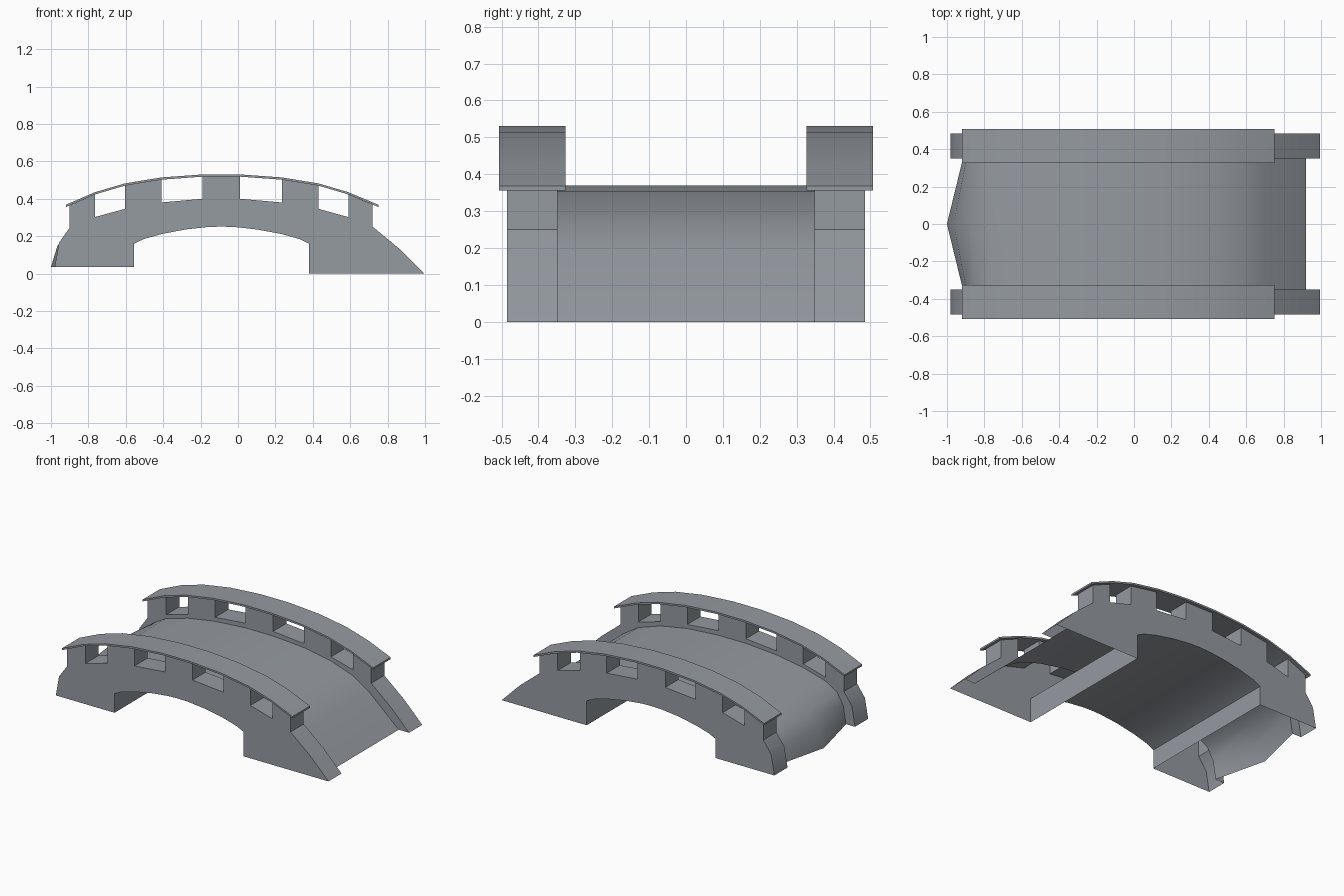
import bpy, bmesh, math

if "Cube" in bpy.data.objects:
    bpy.data.objects.remove(bpy.data.objects["Cube"])

stone = bpy.data.materials.new("grey_stone")
stone.diffuse_color = (0.30, 0.325, 0.355, 1)
stone.use_nodes = True
stone.node_tree.nodes["Principled BSDF"].inputs["Base Color"].default_value = stone.diffuse_color

OUT, INN = 0.485, 0.349            # outer and inner planes of the side walls

# Rail arc (top edge), left to right
RAIL = [(-0.92, 0.368), (-0.765, 0.435), (-0.605, 0.482), (-0.41, 0.514), (-0.19, 0.53),
        (0.01, 0.53), (0.235, 0.514), (0.43, 0.482), (0.59, 0.435), (0.75, 0.368)]
# Sill height at every inner rail station
SILL = [0.302, 0.346, 0.38, 0.40, 0.40, 0.38, 0.346, 0.302]
T = 0.012                          # rail thickness

# Wall top outline: left end, posts and openings, sloping right foot
UPPER = [(-0.98, 0.035), (-0.957, 0.165), (-0.9, 0.245), (-0.9, 0.364)]
for i, sill in enumerate(SILL):
    x, z = RAIL[i + 1]
    pair = [(x, z - T), (x, sill)]
    UPPER += pair if i % 2 == 0 else pair[::-1]
UPPER += [(0.72, 0.368), (0.72, 0.25), (0.86, 0.135), (0.995, 0.0)]

# Arch opening, right to left
ARCH = [(0.38, 0.0), (0.38, 0.16), (0.33, 0.184), (0.235, 0.211), (0.1, 0.236), (-0.02, 0.249),
        (-0.09, 0.251), (-0.16, 0.249), (-0.28, 0.236), (-0.41, 0.211), (-0.505, 0.184),
        (-0.555, 0.16), (-0.555, 0.035)]

# Road surface at the walls; the middle bulges out at the left end
MIDDLE = [(-0.765, 0.278), (-0.605, 0.322), (-0.41, 0.354), (-0.19, 0.37), (0.01, 0.37),
          (0.235, 0.354), (0.43, 0.318), (0.59, 0.265), (0.70, 0.195), (0.92, 0.0)]
DECK_SIDE = [(-0.915, 0.035), (-0.895, 0.15), (-0.85, 0.228)] + MIDDLE
DECK_MID = [(-1.0, 0.035), (-0.965, 0.15), (-0.88, 0.236)] + MIDDLE


def finish(name, bm, angle=30):
    bmesh.ops.remove_doubles(bm, verts=bm.verts, dist=1e-4)
    bmesh.ops.recalc_face_normals(bm, faces=bm.faces)
    me = bpy.data.meshes.new(name)
    bm.to_mesh(me)
    bm.free()
    me.materials.append(stone)
    ob = bpy.data.objects.new(name, me)
    bpy.context.collection.objects.link(ob)
    bpy.ops.object.select_all(action='DESELECT')
    ob.select_set(True)
    bpy.context.view_layer.objects.active = ob
    bpy.ops.object.shade_smooth_by_angle(angle=math.radians(angle))
    return ob


def face(bm, pts):
    return bm.faces.new([bm.verts.new(p) for p in pts])


def strip(bm, a, ya, b, yb):
    """Band of quads between two xz profiles lying at two y positions."""
    for i in range(len(a) - 1):
        face(bm, [(a[i][0], ya, a[i][1]), (a[i + 1][0], ya, a[i + 1][1]),
                  (b[i + 1][0], yb, b[i + 1][1]), (b[i][0], yb, b[i][1])])


# Bridge body: a shell open underneath the two feet
bm = bmesh.new()
strip(bm, ARCH, -OUT, ARCH, OUT)
for s in (-1, 1):
    face(bm, [(x, s * OUT, z) for x, z in UPPER + ARCH])              # outer wall
    face(bm, [(x, s * INN, z) for x, z in UPPER + DECK_SIDE[::-1]])   # inner wall
    strip(bm, UPPER, s * INN, UPPER, s * OUT)                         # wall tops
    strip(bm, DECK_SIDE, s * INN, DECK_MID, 0)                        # road
body = finish("bridge_body", bm)
# make sure the shell faces outwards: the road must point up
top = max(body.data.polygons, key=lambda p: p.center.z if abs(p.center.y) < 0.3 else -1)
if top.normal.z < 0:
    body.data.flip_normals()

# Cap rails
for name, s in (("front_rail", -1), ("back_rail", 1)):
    bm = bmesh.new()
    loop = RAIL + [(x, z - T) for x, z in RAIL[::-1]]
    lo, hi = s * 0.327, s * 0.507
    strip(bm, loop + loop[:1], lo, loop + loop[:1], hi)
    for y in (lo, hi):
        strip(bm, RAIL, y, [(x, z - T) for x, z in RAIL], y)
    finish(name, bm)
